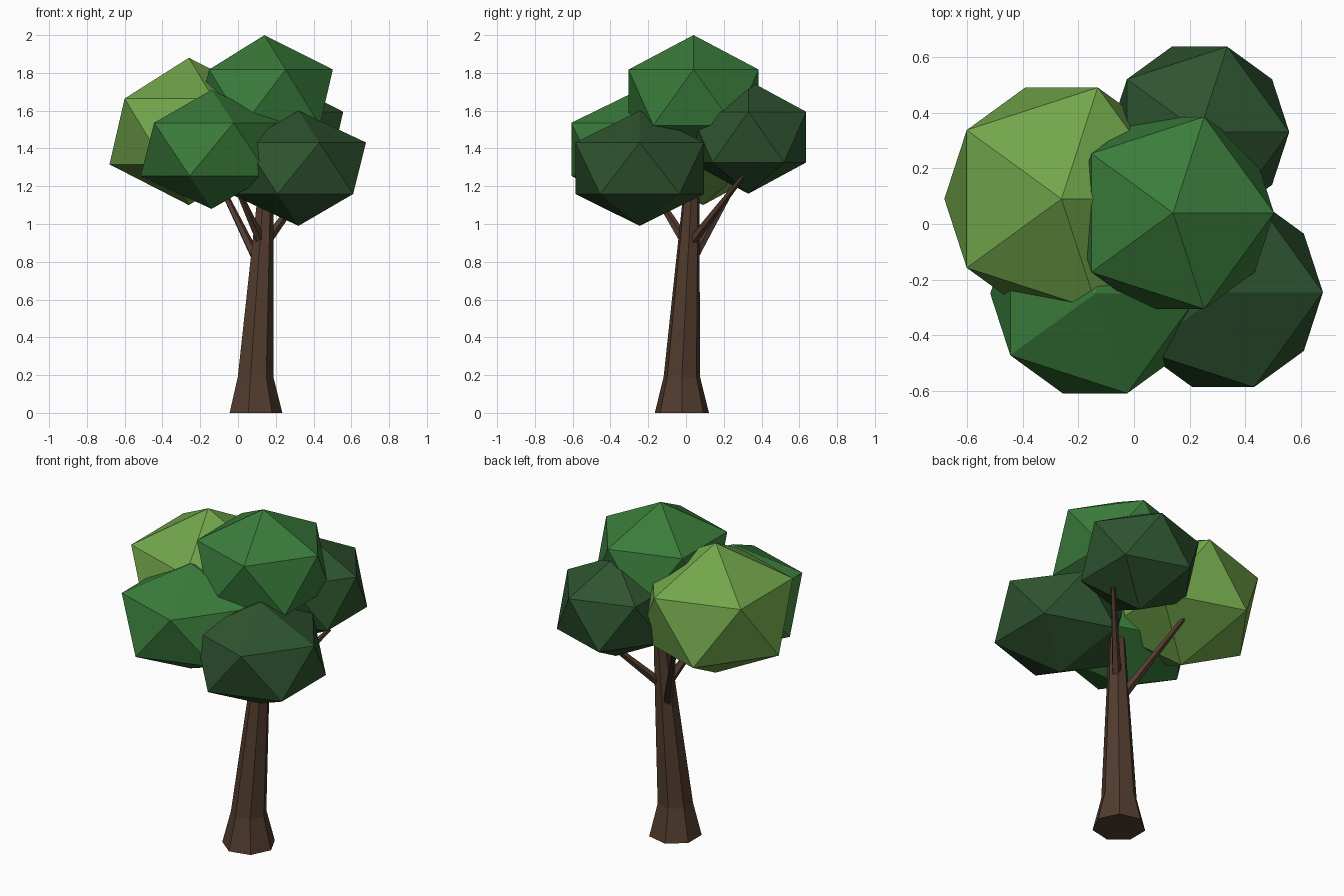
import bpy, bmesh, math
from mathutils import Vector

if "Cube" in bpy.data.objects:
    bpy.data.objects.remove(bpy.data.objects["Cube"])


def material(name, rgb):
    """Flat colour from 0-255 display values, stored as linear."""
    m = bpy.data.materials.new(name)
    lin = [((c / 255 + 0.055) / 1.055) ** 2.4 for c in rgb]
    m.diffuse_color = (*lin, 1)
    m.use_nodes = True
    m.node_tree.nodes["Principled BSDF"].inputs["Base Color"].default_value = m.diffuse_color
    return m


LIGHT = material("light_leaf", (114, 166, 75))
GREEN = material("green_leaf", (58, 124, 59))
DARK = material("dark_leaf", (46, 84, 47))
BARK = material("bark", (82, 60, 46))


def finish(name, bm, mat):
    bmesh.ops.recalc_face_normals(bm, faces=bm.faces)
    mesh = bpy.data.meshes.new(name)
    bm.to_mesh(mesh)
    bm.free()
    mesh.materials.append(mat)
    obj = bpy.data.objects.new(name, mesh)
    bpy.context.collection.objects.link(obj)


def tube(name, rings, sides, flat=False):
    """Tapered tube through (centre, radius) rings; flat keeps rings level."""
    bm = bmesh.new()
    axis = Vector(rings[-1][0]) - Vector(rings[0][0])
    turn = Vector((0, 0, 1)).rotation_difference(axis)
    loops = []
    for centre, radius in rings:
        loop = []
        for i in range(sides):
            a = math.tau * i / sides
            p = Vector((math.cos(a), math.sin(a), 0)) * radius
            loop.append(bm.verts.new(Vector(centre) + (p if flat else turn @ p)))
        loops.append(loop)
    for lo, hi in zip(loops, loops[1:]):
        for i in range(sides):
            j = (i + 1) % sides
            bm.faces.new((lo[i], lo[j], hi[j], hi[i]))
    bm.faces.new(loops[0][::-1])
    bm.faces.new(loops[-1])
    finish(name, bm, BARK)


def foliage(name, centre, width, height, mat):
    """Squashed twenty-sided leaf clump."""
    bm = bmesh.new()
    bmesh.ops.create_icosphere(bm, subdivisions=1, radius=1)
    # Stretch so that the apex sits exactly at the full height
    top = max(v.co.z for v in bm.verts)
    for v in bm.verts:
        v.co = Vector(centre) + Vector((v.co.x * width, v.co.y * width, v.co.z * height / top))
    finish(name, bm, mat)


# Trunk with flared foot
tube("trunk", [((0.088, -0.022, 0), 0.147), ((0.088, -0.022, 0.19), 0.099),
               ((0.143, 0.027, 1.14), 0.045)], 7, flat=True)

# Branches reaching into the crown
for name, start, end, r in (
        ("back_left_branch", (0.11, 0.02, 0.79), (-0.12, 0.285, 1.26), 0.028),
        ("back_right_branch", (0.13, 0.01, 0.88), (0.40, 0.30, 1.25), 0.028),
        ("front_branch", (0.125, 0.0, 0.9), (-0.02, -0.2, 1.22), 0.028)):
    tube(name, [(start, r), (end, r * 0.45)], 5)

# Crown clumps
foliage("top_foliage", (0.14, 0.04, 1.67), 0.405, 0.33, GREEN)
foliage("left_foliage", (-0.26, 0.09, 1.49), 0.47, 0.39, LIGHT)
foliage("front_left_foliage", (-0.14, -0.25, 1.395), 0.42, 0.315, GREEN)
foliage("front_right_foliage", (0.32, -0.245, 1.295), 0.40, 0.305, DARK)
foliage("back_foliage", (0.235, 0.33, 1.46), 0.36, 0.30, DARK)
